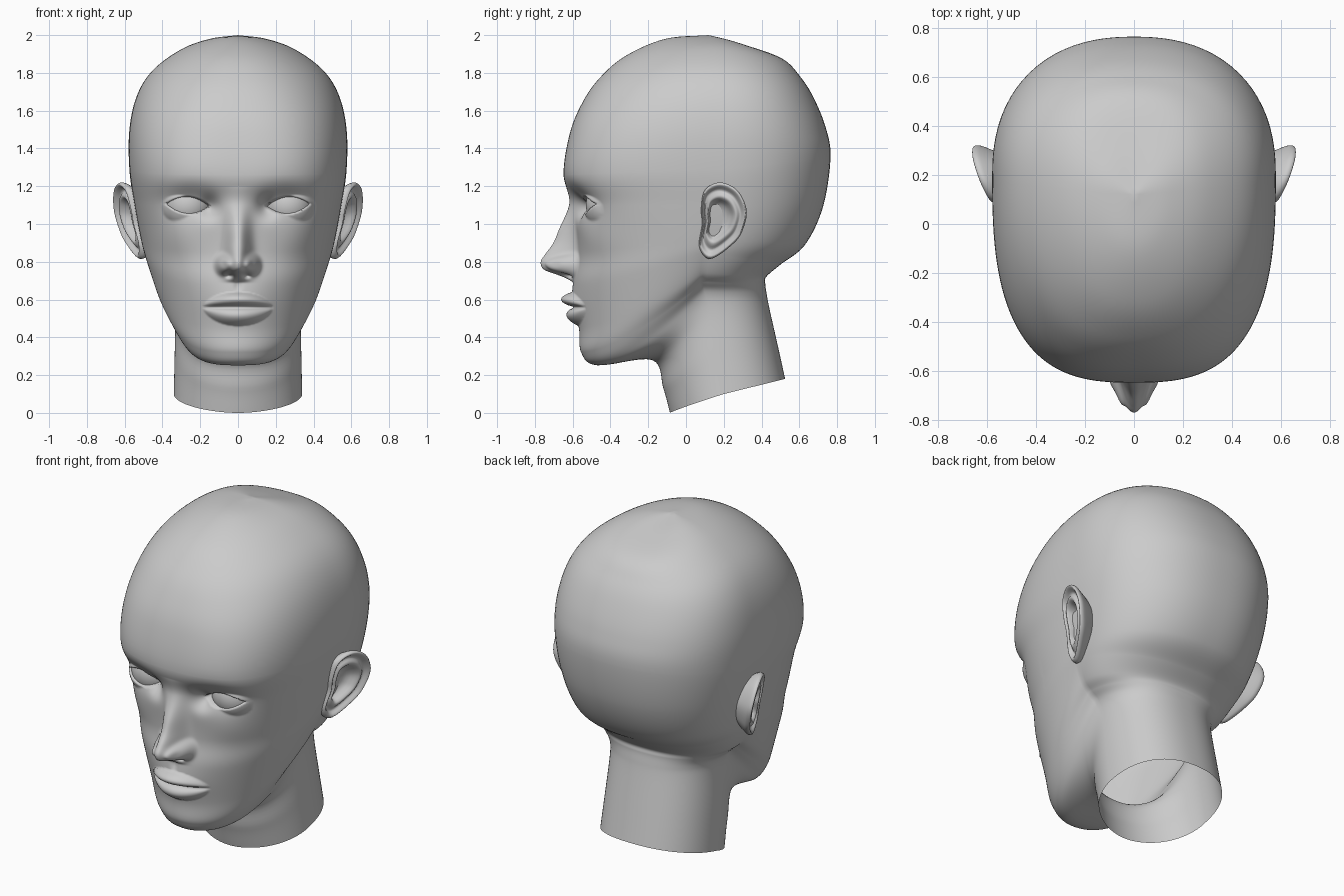
import bpy, bmesh
from math import sin, cos, pi, exp, sqrt

if "Cube" in bpy.data.objects:
    bpy.data.objects.remove(bpy.data.objects["Cube"])


def spline(keys, vals, t):
    """Cubic Hermite curve through vals at ascending keys."""
    if t <= keys[0]:
        return vals[0]
    if t >= keys[-1]:
        return vals[-1]
    i = 0
    while keys[i + 1] < t:
        i += 1

    def slope(j):
        a, b = max(j - 1, 0), min(j + 1, len(keys) - 1)
        return (vals[b] - vals[a]) / (keys[b] - keys[a])
    h = keys[i + 1] - keys[i]
    u = (t - keys[i]) / h
    return ((2*u**3 - 3*u*u + 1) * vals[i] + (u**3 - 2*u*u + u) * h * slope(i)
            + (3*u*u - 2*u**3) * vals[i + 1] + (u**3 - u*u) * h * slope(i + 1))


def along(points, t):
    """Point on a smooth curve, one unit of t per control point."""
    keys = range(len(points))
    return [spline(keys, c, t) for c in zip(*points)]


def bump(x, z, cx, cz, rx, rz, power=1.0):
    return exp(-(((x - cx) / rx) ** 2 + ((z - cz) / rz) ** 2) ** power)


def loft(name, rings):
    """Skin closed rings of points into one smooth object."""
    bm = bmesh.new()
    vs = [[bm.verts.new(p) for p in ring] for ring in rings]
    n = len(vs[0])
    for a, b in zip(vs, vs[1:]):
        for j in range(n):
            bm.faces.new((a[j], a[(j + 1) % n], b[(j + 1) % n], b[j]))
    bmesh.ops.remove_doubles(bm, verts=bm.verts, dist=1e-5)
    bmesh.ops.recalc_face_normals(bm, faces=bm.faces)
    me = bpy.data.meshes.new(name)
    bm.to_mesh(me)
    bm.free()
    me.shade_smooth()
    ob = bpy.data.objects.new(name, me)
    bpy.context.collection.objects.link(ob)


# Matching profiles from crown to neck: front (y, z), side (x, z), back (y, z)
FRONT = [(.12, 2), (-.11, 1.98), (-.32, 1.89), (-.46, 1.77), (-.55, 1.64), (-.615, 1.48),
         (-.648, 1.26), (-.60, 1.1), (-.575, .85), (-.595, .68), (-.565, .45),
         (-.555, .32), (-.47, .252), (-.18, .28), (-.12, .13), (-.085, 0)]
SIDE = [(0, 2), (.15, 1.98), (.3, 1.925), (.45, 1.815), (.535, 1.68), (.575, 1.5),
        (.575, 1.29), (.548, 1.1), (.515, .93), (.488, .84), (.44, .74),
        (.39, .69), (.348, .64), (.332, .54), (.335, .32), (.34, .1)]
BACK = [(.12, 2), (.32, 1.945), (.51, 1.875), (.605, 1.78), (.675, 1.67), (.74, 1.51),
        (.765, 1.35), (.725, 1.09), (.63, .89), (.50, .785), (.425, .72),
        (.42, .68), (.427, .63), (.44, .56), (.485, .36), (.525, .18)]
EYE = (.265, -.40, 1.10)
EYE_R, LID_R = .13, .143
NOSE_Z = [.69, .715, .735, .755, .775, .805, .84, .90, .97, 1.10, 1.20]
NOSE_H = [0, .045, .10, .158, .182, .19, .17, .125, .09, .02, 0]


def face(x, y, z):
    """Facial relief: returns the new y for a point on the front of the head."""
    x = abs(x)
    # nose ridge, wings and nostrils
    y -= spline(NOSE_Z, NOSE_H, z) * exp(-(x / .06) ** 2.4)
    y -= .08 * bump(x, z, .076, .785, .038, .048, 1.6)
    y += .04 * bump(x, z, .045, .728, .02, .012)
    # cheekbone, philtrum, mouth mound
    y -= .012 * bump(x, z, .33, .92, .12, .10)
    y += .010 * bump(x, z, 0, .675, .02, .03)
    y -= .02 * bump(x, z, 0, .58, .14, .09)
    # lips and the line between them
    k = 1 - (x / .185) ** 2
    if k > 0:
        wide = max(k, .05) ** .6
        for height, size in ((.08, .055), (-.10, .047)):
            s = (z - .56) / (height * wide)
            if 0 < s < 1:
                y -= size * k ** .9 * sin(pi * s) ** .85
        y += .012 * k ** .3 * exp(-((z - .558) / .009) ** 2)
    # eye sockets
    y += .045 * bump(x, z, .25, 1.12, .13, .08)
    y += .05 * bump(x, z, .15, 1.09, .05, .055)
    # eyelids wrapped over the eyeball, with an almond opening
    dx, dz = x - EYE[0], z - EYE[2]
    d2 = dx * dx + dz * dz
    if d2 < LID_R ** 2:
        y = min(y, EYE[1] - sqrt(LID_R ** 2 - d2))
        u = dx / .112
        tilt = .006 * u
        d = .042 * (1 - u * u) - abs(dz - tilt)
        t = min(max(d / .014 + .5, 0), 1)
        t = t * t * (3 - 2 * t)
        inner = EYE[1] - sqrt(max(EYE_R ** 2 - d2, 0)) + .03
        y += (inner - y) * t
    return y


# Angles round the head, denser over the face
NF, NB = 100, 22
half = [pi / 2 * (i / NF) ** 1.3 for i in range(NF)]
half += [pi / 2 + pi / 2 * i / NB for i in range(NB + 1)]
ANGLES = half + [-a for a in half[-2:0:-1]]


def head_ring(t):
    (yf, zf), (xs, zs), (yb, zb) = (along(p, t) for p in (FRONT, SIDE, BACK))
    ys = spline([0, 6, 9, 12, 15], [.12, .2, .1, .1, .2], t)
    square = 2 + .85 * exp(-((zf - 1.28) / .45) ** 2)
    dome = spline([0, 3, 6], [2, 1.8, 1], t)                  # rounds the crown rings
    jaw = spline([7, 9.5, 12, 13, 15], [1, 1.5, 1.5, 1.3, .9], t)  # sweeps the jaw line up
    ring = []
    for a in ANGLES:
        s, c = sin(a), cos(a)
        front = c > 0
        n = square if front else 2.3
        r = (abs(s) ** n + abs(c) ** n) ** (-1 / n)
        p = min(abs(c) * r, 1)
        x = xs * r * s
        y = ys + ((yf if front else yb) - ys) * p
        lift = (1 - p ** dome) ** jaw if front else 1 - p ** dome
        end = zf if front else zb
        z = end + (zs - end) * lift
        if front and y < -.2 and .36 < z < 1.4:
            y = face(x, y, z)
        ring.append((x, y, z))
    return ring


params = []
for i in range(len(FRONT) - 1):
    steps = 32 if 6 <= i < 11 else 7
    params += [i + k / steps for k in range(steps)]
params.append(len(FRONT) - 1)
loft("head", [head_ring(t) for t in params])

# Ear outline (y, z), and relief (scale, offset) from hollow to rim to skull
OUTLINE = [(.08, 1.08), (.10, 1.18), (.18, 1.22), (.27, 1.18), (.32, 1.08),
           (.305, .98), (.255, .90), (.13, .815), (.07, .88), (.085, 1.0)]
RELIEF = [(0, -.055), (.38, -.045), (.56, .002), (.66, .004), (.78, -.012),
          (.9, .010), (.96, .012), (1, -.006), (.94, -.035), (.62, -.13)]
CY, CZ = .17, 1.03
looped = OUTLINE[-2:] + OUTLINE + OUTLINE[:3]
outline = [along(looped, 2 + i / 6) for i in range(6 * len(OUTLINE))]


def ear_ring(scale, off, side):
    ring = []
    for oy, oz in outline:
        y, z = CY + (oy - CY) * scale, CZ + (oz - CZ) * scale
        x = .56 + .40 * (y - .09) + .2 * (z - 1.1) + off
        ring.append((side * x, y, z))
    return ring


for side, label in ((1, "left"), (-1, "right")):
    loft(label + "_ear", [ear_ring(*along(RELIEF, k / 3), side)
                          for k in range(3 * len(RELIEF) - 2)])
    # Eyeball behind the lids
    bpy.ops.mesh.primitive_uv_sphere_add(segments=48, ring_count=24, radius=EYE_R,
                                         location=(side * EYE[0], EYE[1], EYE[2]))
    eye = bpy.context.object
    eye.name = label + "_eyeball"
    eye.data.shade_smooth()
